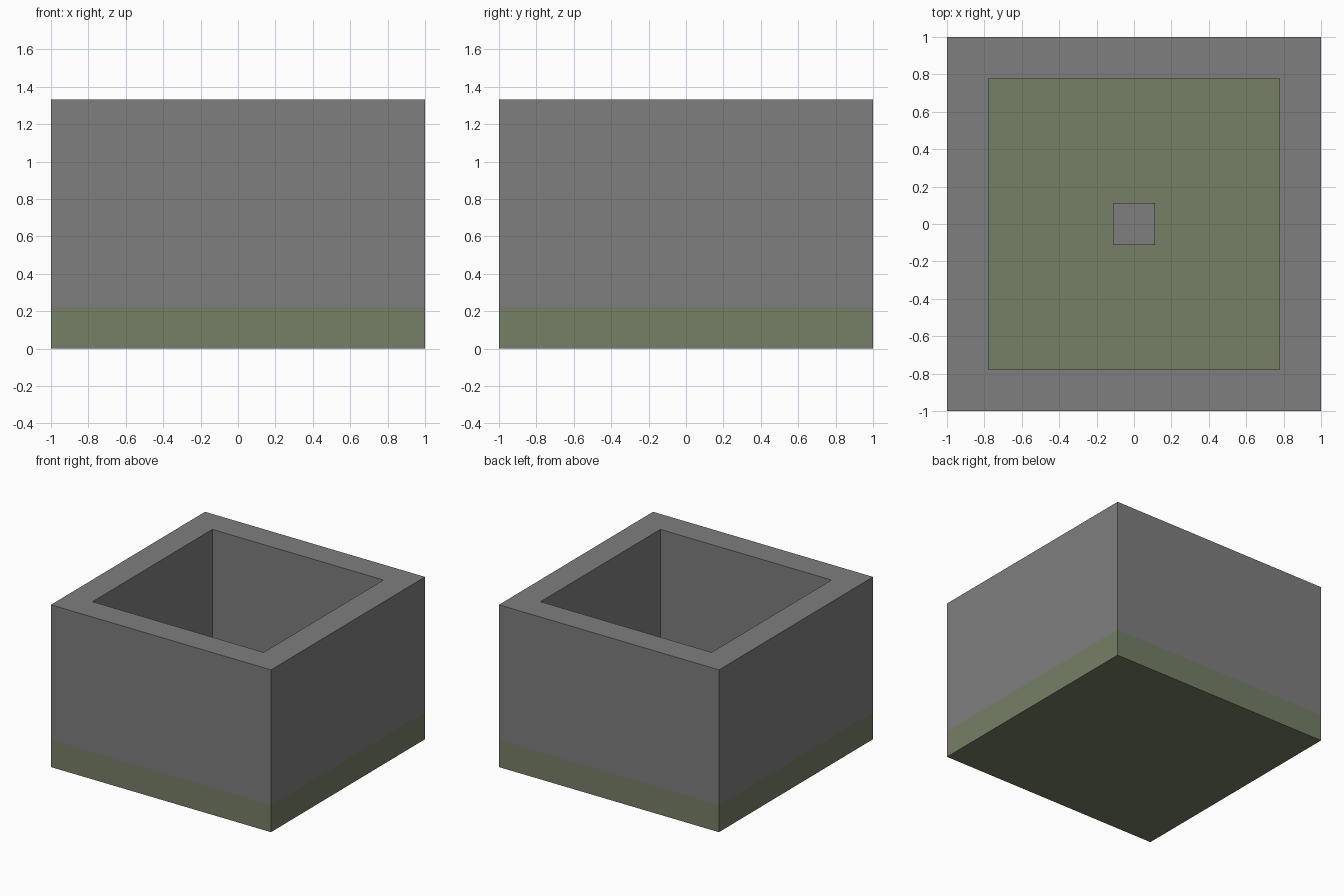
import bpy
import bmesh

UNIT = 2 / 9          # thickness of base, walls and block
HEIGHT = 6 * UNIT

cube = bpy.data.objects.get("Cube")
if cube:
    bpy.data.objects.remove(cube, do_unlink=True)


def make_material(name, rgb):
    mat = bpy.data.materials.new(name)
    mat.use_nodes = True
    colour = (*rgb, 1)
    mat.diffuse_color = colour
    mat.node_tree.nodes["Principled BSDF"].inputs["Base Color"].default_value = colour
    return mat


def make_box(name, half, bottom, top, mat):
    """Square box standing between two heights."""
    bpy.ops.mesh.primitive_cube_add(size=1, location=(0, 0, (bottom + top) / 2))
    obj = bpy.context.object
    obj.name = name
    obj.scale = (2 * half, 2 * half, top - bottom)
    bpy.ops.object.transform_apply(location=True, rotation=False, scale=True)
    obj.data.materials.append(mat)
    return obj


stone = make_material("grey stone", (0.21, 0.21, 0.21))
moss = make_material("moss green", (0.18, 0.21, 0.13))

# Floor slab
make_box("floor_slab", 1, 0, UNIT, moss)

# Walls: a solid block whose top is inset and pushed through as an open shaft
walls = make_box("walls", 1, UNIT, HEIGHT, stone)
bm = bmesh.new()
bm.from_mesh(walls.data)
caps = [f for f in bm.faces if abs(f.normal.z) > 0.9]
bmesh.ops.inset_individual(bm, faces=caps, thickness=UNIT, use_even_offset=True)
bmesh.ops.bridge_loops(bm, edges=[e for f in caps for e in f.edges])
bmesh.ops.delete(bm, geom=caps, context="FACES")
bmesh.ops.recalc_face_normals(bm, faces=bm.faces)
bm.to_mesh(walls.data)
bm.free()

# Small block in the middle of the floor
make_box("centre_block", UNIT / 2, UNIT, 2 * UNIT, stone)
